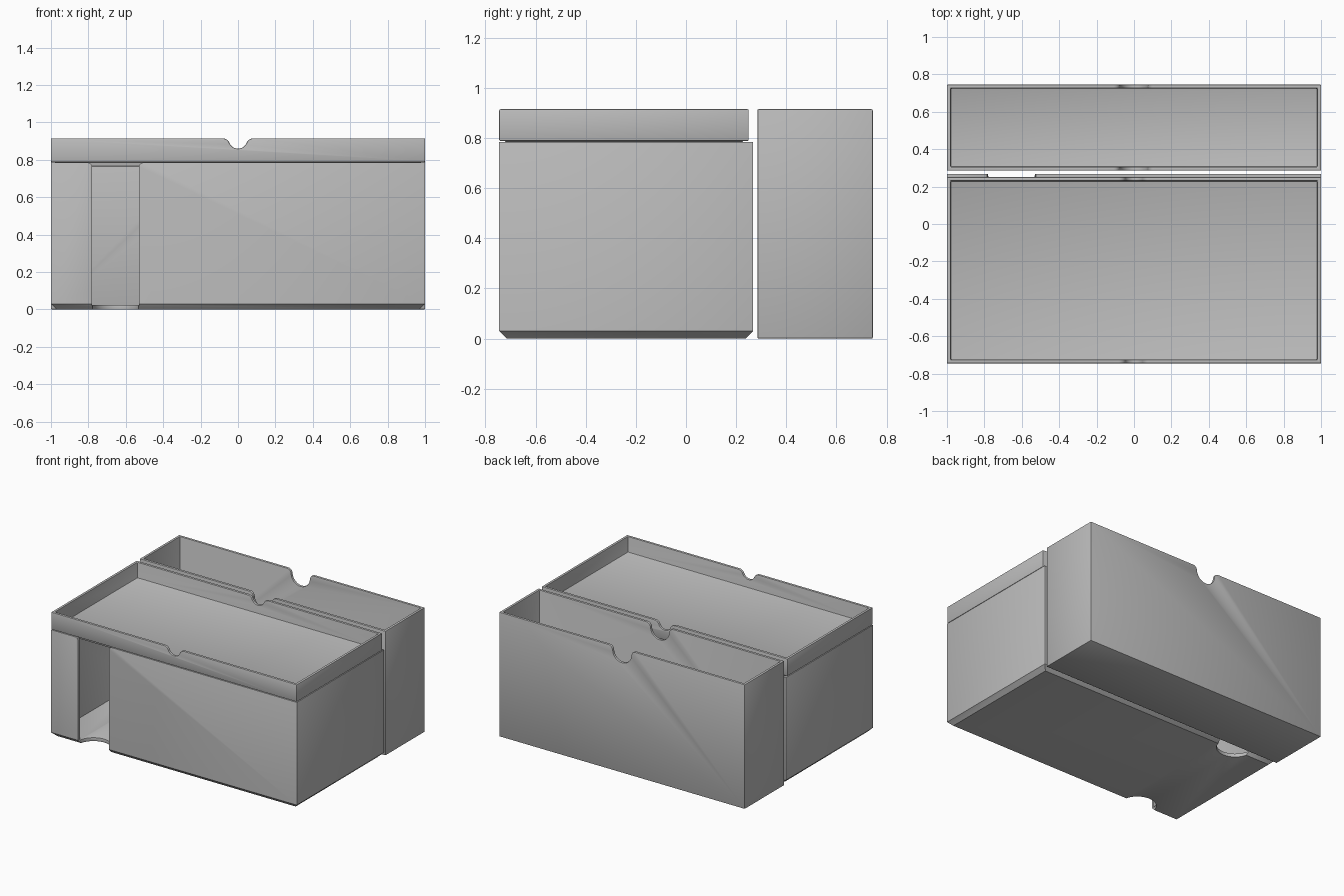
import bpy, bmesh, math

cube = bpy.data.objects.get("Cube")
if cube:
    bpy.data.objects.remove(cube, do_unlink=True)

grey = bpy.data.materials.new("plain grey")
grey.use_nodes = True
GREY = (0.5, 0.5, 0.5, 1)
grey.diffuse_color = GREY
grey.node_tree.nodes["Principled BSDF"].inputs["Base Color"].default_value = GREY


def loft(name, rings):
    """Closed solid through a stack of equal-sided rings of points."""
    bm = bmesh.new()
    loops = [[bm.verts.new(p) for p in ring] for ring in rings]
    for a, b in zip(loops, loops[1:]):
        for i in range(len(a)):
            j = (i + 1) % len(a)
            bm.faces.new((a[i], a[j], b[j], b[i]))
    bm.faces.new(loops[0])
    bm.faces.new(loops[-1])
    bmesh.ops.recalc_face_normals(bm, faces=bm.faces)
    mesh = bpy.data.meshes.new(name)
    bm.to_mesh(mesh)
    bm.free()
    obj = bpy.data.objects.new(name, mesh)
    bpy.context.collection.objects.link(obj)
    return obj


def block(name, y0, y1, levels):
    """Box with a (height, inset) pair for each level."""
    return loft(name, [[(-1 + d, y0 + d, z), (1 - d, y0 + d, z),
                        (1 - d, y1 - d, z), (-1 + d, y1 - d, z)] for z, d in levels])


def prism(name, profile, y0=-2, y1=2):
    return loft(name, [[(x, y, z) for x, z in profile] for y in (y0, y1)])


def mirrored(half, cx=0):
    return [(cx + x, z) for x, z in half] + [(cx - x, z) for x, z in reversed(half)]


def arc(cx, cz, r, a0, a1, n=10):
    steps = [a0 + (a1 - a0) * i / n for i in range(n + 1)]
    return [(cx + r * math.cos(a), cz + r * math.sin(a)) for a in steps]


def thumb_notch(top, r, fillet, depth):
    """Round notch that blends into the rim with fillets."""
    zc, zf = top - depth + r, top - fillet
    xf = math.sqrt((r + fillet) ** 2 - (zc - zf) ** 2)
    a = math.atan2(zc - zf, -xf)
    half = [(xf, top + 0.1)] + arc(xf, zf, fillet, math.pi / 2, a, 6)
    half += arc(0, zc, r, a - math.pi, -math.pi / 2)[1:-1]
    return prism("notch_cutter", mirrored(half))


def finish(obj, cutters):
    """Cut, round the edges slightly and remove the cutters."""
    for c in cutters:
        c.hide_render = True
        mod = obj.modifiers.new("cut", "BOOLEAN")
        mod.operation, mod.solver, mod.object = "DIFFERENCE", "EXACT", c
    bev = obj.modifiers.new("round", "BEVEL")
    bev.width, bev.segments = 0.005, 2
    bev.limit_method, bev.angle_limit = "ANGLE", math.radians(50)
    deps = bpy.context.evaluated_depsgraph_get()
    mesh = bpy.data.meshes.new_from_object(obj.evaluated_get(deps))
    obj.modifiers.clear()
    obj.data = mesh
    mesh.name = obj.name
    mesh.materials.clear()
    mesh.materials.append(grey)
    for c in cutters:
        bpy.data.objects.remove(c, do_unlink=True)
    bpy.ops.object.select_all(action="DESELECT")
    obj.select_set(True)
    bpy.context.view_layer.objects.active = obj
    bpy.ops.object.shade_smooth_by_angle(angle=math.radians(30))


FRONT, WALL = -0.745, 0.02

# Lower box: chamfered foot, finger slots front and back, round floor cut-outs
BOX_BACK, SLOT_X, SLOT_R = 0.268, -0.655, 0.125
box = block("lower_box", FRONT, BOX_BACK, [(0, 0.03), (0.03, 0), (0.785, 0)])
hollow = block("box_hollow", FRONT, BOX_BACK, [(0.025, WALL), (1.2, WALL)])
slot_half = [(SLOT_R, 0.025), (SLOT_R, 0.765), (SLOT_R + 0.006, 0.778),
             (SLOT_R + 0.02, 0.785), (SLOT_R + 0.02, 0.9)]
slot = prism("slot_cutter", mirrored(slot_half, SLOT_X))
holes = []
for y in (FRONT, BOX_BACK):
    circle = arc(SLOT_X, y, SLOT_R, 0, 2 * math.pi, 48)[:-1]
    holes.append(loft("hole_cutter", [[(p, q, z) for p, q in circle] for z in (-0.1, 0.1)]))
finish(box, [hollow, slot] + holes)

# Tray lid: stepped plug underneath, shallow thumb notches
TOP, TRAY_BACK = 0.915, 0.25
tray = block("tray_lid", FRONT, TRAY_BACK,
             [(0.765, 0.025), (0.788, 0.025), (0.788, 0), (TOP, 0)])
finish(tray, [block("tray_hollow", FRONT, TRAY_BACK, [(0.8, WALL), (1.2, WALL)]),
              thumb_notch(TOP, 0.05, 0.04, 0.055)])

# Rear box: tall open bin with deeper thumb notches
REAR = (0.285, 0.745)
rear = block("rear_box", *REAR, [(0, 0), (TOP, 0)])
finish(rear, [block("rear_hollow", *REAR, [(0.025, WALL), (1.2, WALL)]),
              thumb_notch(TOP, 0.075, 0.035, 0.105)])
